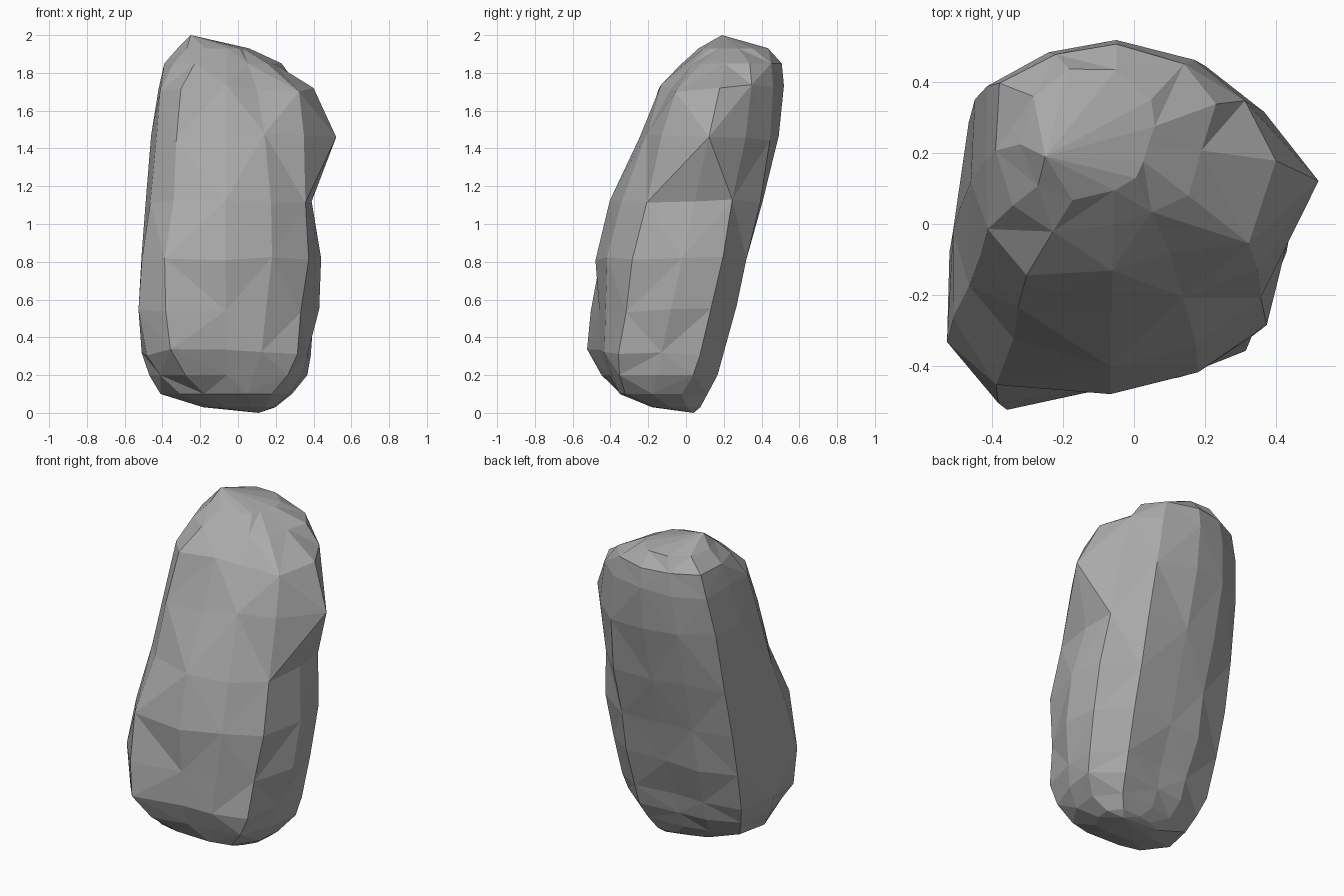
import bpy
import bmesh
import math
import random
from mathutils import Vector

if "Cube" in bpy.data.objects:
    bpy.data.objects.remove(bpy.data.objects["Cube"], do_unlink=True)

random.seed(4)

# Stone colour
stone = bpy.data.materials.new("stone_grey")
stone.use_nodes = True
stone.diffuse_color = (0.4, 0.4, 0.4, 1)
stone.node_tree.nodes["Principled BSDF"].inputs["Base Color"].default_value = stone.diffuse_color

# Directions of the section points, in degrees from +x
ANGLES = (0, 25, 52, 90, 122, 150, 180, 208, 232, 268, 300, 328)

# Height of each section, and its radii in hundredths along those directions
SECTIONS = {
    0.10: (32, 37, 37, 28, 29, 37, 36, 29, 21, 17, 20, 27),
    0.20: (39, 46, 41, 30, 34, 42, 42, 41, 37, 25, 27, 37),
    0.32: (42, 48, 42, 30, 35, 46, 46, 49, 50, 33, 35, 43),
    0.55: (48, 50, 44, 34, 39, 48, 47, 54, 54, 38, 40, 45),
    0.82: (49, 51, 43, 34, 38, 49, 46, 52, 55, 46, 46, 50),
    1.12: (44, 47, 44, 36, 40, 48, 44, 47, 47, 45, 45, 48),
    1.46: (57, 46, 41, 37, 40, 46, 41, 43, 45, 37, 38, 47),
    1.72: (45, 40, 36, 34, 36, 42, 37, 41, 41, 31, 30, 44),
    1.85: (24, 31, 31, 30, 32, 38, 34, 33, 29, 21, 20, 24),
    1.93: (9, 12, 16, 21, 25, 27, 27, 25, 20, 13, 11, 9),
}


def section(z, radii):
    """One ring of points around the leaning axis, slightly roughened."""
    points = []
    for degrees, r in zip(ANGLES, radii):
        angle = math.radians(degrees)
        axis_y = 0.22 * z - 0.2
        rough = 0.02 if 0.2 < z < 1.8 and degrees else 0
        points.append(Vector((
            r / 100 * math.cos(angle) - 0.05,
            r / 100 * math.sin(angle) + axis_y,
            z + random.uniform(-rough, rough))))
    return points


def bridge(bm, lower, upper, parity):
    """Join two rings with triangles whose diagonals alternate."""
    count = len(lower)
    for k in range(count):
        n = (k + 1) % count
        a, b, c, d = lower[k], lower[n], upper[n], upper[k]
        if (k + parity) % 2:
            bm.faces.new((a, b, c))
            bm.faces.new((a, c, d))
        else:
            bm.faces.new((a, b, d))
            bm.faces.new((b, c, d))


def cap(bm, ring, tip, top):
    """Close a ring with a fan to a single point."""
    centre = bm.verts.new(tip)
    for a, b in zip(ring, ring[1:] + ring[:1]):
        bm.faces.new((a, b, centre) if top else (b, a, centre))


# Rock body
bm = bmesh.new()
rings = [section(z, radii) for z, radii in SECTIONS.items()]

# Small underside ring drawn in from the lowest section
foot = Vector((0.09, 0.03, 0))
under = [foot.lerp(p, 0.55) for p in rings[0]]
for p in under:
    p.z = 0.03
rings.insert(0, under)

rings = [[bm.verts.new(p) for p in ring] for ring in rings]
for i in range(len(rings) - 1):
    bridge(bm, rings[i], rings[i + 1], i)
cap(bm, rings[0], (0.11, 0.04, 0), False)
cap(bm, rings[-1], (-0.25, 0.19, 2), True)

mesh = bpy.data.meshes.new("rock")
bm.to_mesh(mesh)
bm.free()
mesh.materials.append(stone)
rock = bpy.data.objects.new("rock", mesh)
bpy.context.collection.objects.link(rock)
